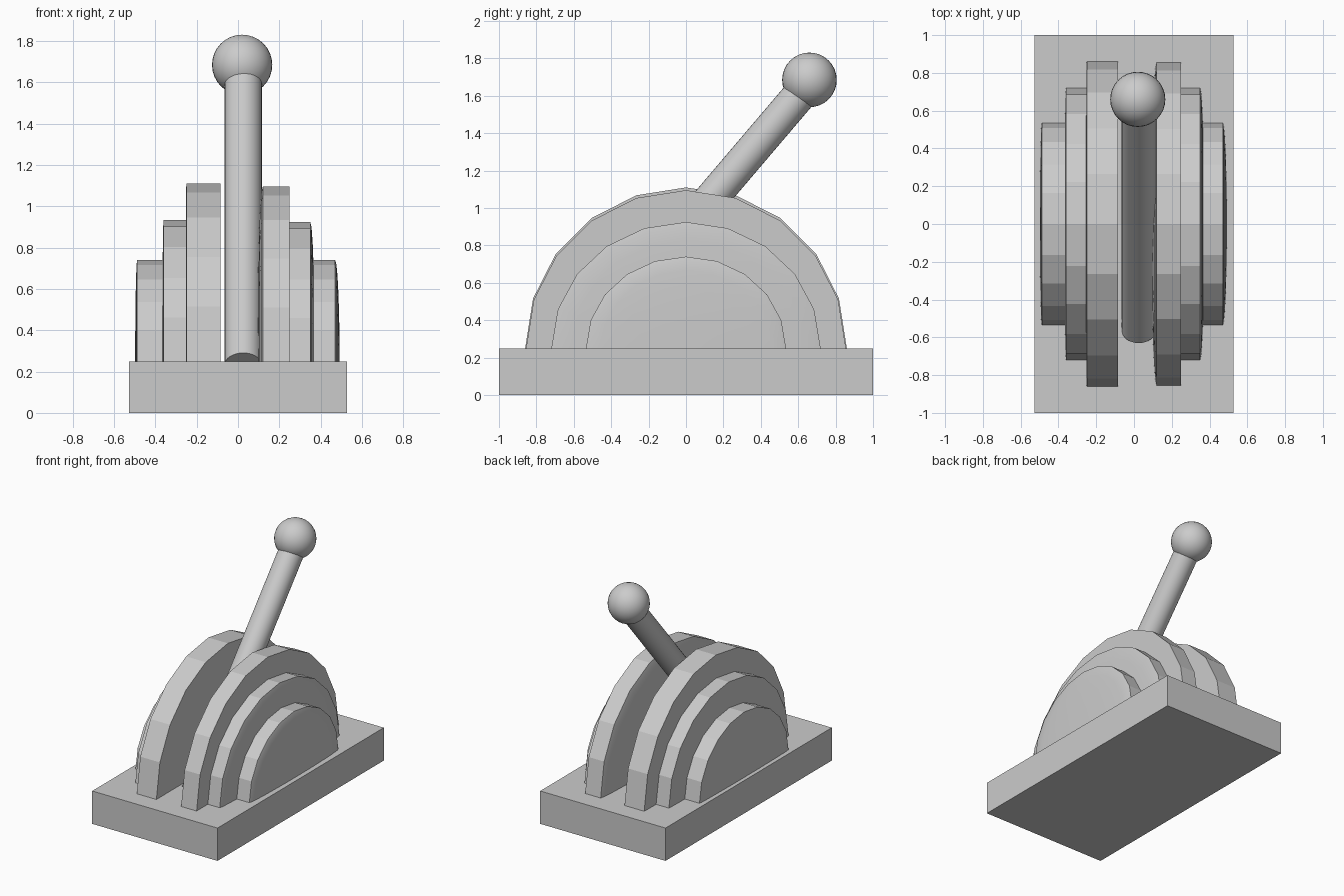
import bpy, bmesh
from math import pi, sin, cos, sqrt, radians
from mathutils import Vector

if "Cube" in bpy.data.objects:
    bpy.data.objects.remove(bpy.data.objects["Cube"])

BASE_TOP = 0.25
SEGS = 10


def finish(bm, name, smooth_angle=None):
    bmesh.ops.recalc_face_normals(bm, faces=bm.faces)
    mesh = bpy.data.meshes.new(name)
    bm.to_mesh(mesh)
    bm.free()
    obj = bpy.data.objects.new(name, mesh)
    bpy.context.collection.objects.link(obj)
    if smooth_angle:
        bpy.ops.object.select_all(action='DESELECT')
        obj.select_set(True)
        bpy.context.view_layer.objects.active = obj
        bpy.ops.object.shade_smooth_by_angle(angle=radians(smooth_angle))
    return obj


def half_disc(name, x0, x1, ry, rz, dome0=0.0, dome1=0.0):
    """Half disc standing on the base, each side slightly domed outwards."""
    bm = bmesh.new()
    steps = (1.0, 0.96, 0.85, 0.65, 0.35)

    def arc(x, dome, t):
        px = x + dome * sqrt(1 - t * t)
        return [bm.verts.new((px, ry * t * cos(pi * i / SEGS),
                              BASE_TOP + rz * t * sin(pi * i / SEGS)))
                for i in range(SEGS + 1)]

    side0 = [arc(x0, -dome0, t) for t in steps]
    side1 = [arc(x1, dome1, t) for t in steps]
    rings = side0[::-1] + side1
    for a, b in zip(rings, rings[1:]):
        for i in range(SEGS):
            bm.faces.new((a[i], a[i + 1], b[i + 1], b[i]))
    c0 = bm.verts.new((x0 - dome0, 0, BASE_TOP))
    c1 = bm.verts.new((x1 + dome1, 0, BASE_TOP))
    for c, r in ((c0, side0[-1]), (c1, side1[-1])):
        for i in range(SEGS):
            bm.faces.new((c, r[i], r[i + 1]))
    # flat underside
    bm.faces.new([c0] + [r[0] for r in rings] + [c1] + [r[-1] for r in rings[::-1]])
    return finish(bm, name, 15)


# Base block
bm = bmesh.new()
bmesh.ops.create_cube(bm, size=1)
for v in bm.verts:
    v.co = (v.co.x * 1.055, v.co.y * 2, (v.co.z + 0.5) * BASE_TOP)
finish(bm, "base")

# Stepped half discs either side of the lever slot
half_disc("left_large_disc", -0.25, -0.085, 0.86, 0.86, 0.005, 0)
half_disc("left_middle_disc", -0.36, -0.24, 0.72, 0.685, 0.007, 0)
half_disc("left_small_disc", -0.488, -0.35, 0.535, 0.49, 0.01, 0)
half_disc("right_large_disc", 0.12, 0.25, 0.855, 0.845, 0.028, 0)
half_disc("right_middle_disc", 0.24, 0.35, 0.72, 0.675, 0, 0.022)
half_disc("right_small_disc", 0.34, 0.47, 0.535, 0.49, 0, 0.022)

# Slanted lever
start, end = Vector((0.025, -0.562, 0.232)), Vector((0.025, 0.66, 1.667))
axis = end - start
bm = bmesh.new()
bmesh.ops.create_cone(bm, cap_ends=True, segments=32, radius1=0.09, radius2=0.09,
                      depth=axis.length)
lever = finish(bm, "lever", 30)
lever.location = (start + end) / 2
lever.rotation_euler = axis.to_track_quat('Z', 'Y').to_euler()

# Ball knob
bm = bmesh.new()
bmesh.ops.create_uvsphere(bm, u_segments=32, v_segments=16, radius=0.146)
knob = finish(bm, "knob", 30)
knob.location = (0.02, 0.66, 1.685)
